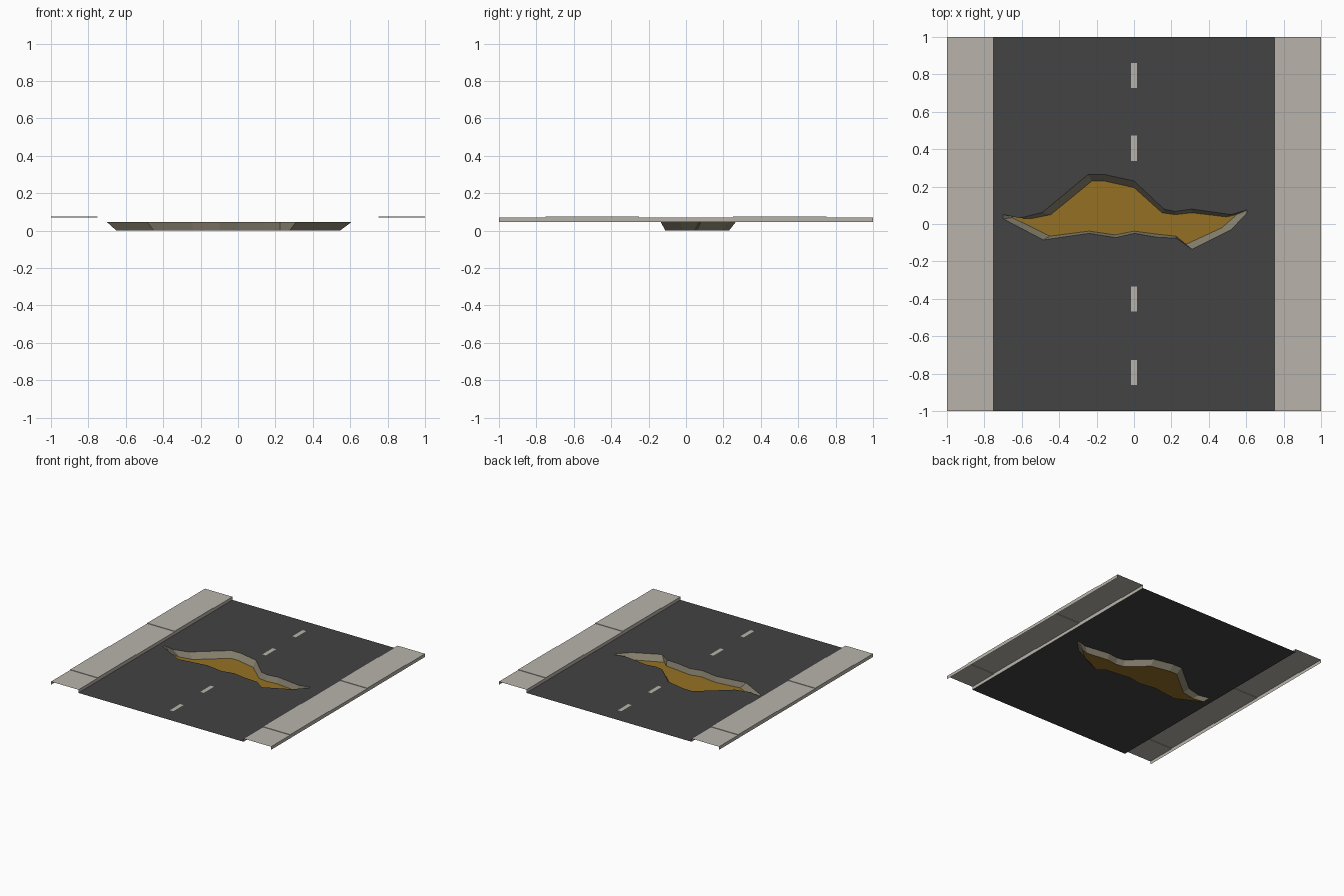
import bpy, bmesh
from mathutils import Vector

if "Cube" in bpy.data.objects:
    bpy.data.objects.remove(bpy.data.objects["Cube"])

ROAD_Z = 0.045


def material(name, rgb):
    lin = [(c / 255 / 12.92) if c < 11 else ((c / 255 + 0.055) / 1.055) ** 2.4 for c in rgb]
    m = bpy.data.materials.new(name)
    m.diffuse_color = (*lin, 1)
    m.use_nodes = True
    m.node_tree.nodes["Principled BSDF"].inputs["Base Color"].default_value = m.diffuse_color
    return m


CONCRETE = material("pale concrete", (184, 179, 171))
ASPHALT = material("dark asphalt", (67, 67, 67))
RUBBLE = material("broken edge grey", (134, 128, 109))
EARTH = material("ochre earth", (149, 113, 36))


def finish(bm, name, *mats):
    mesh = bpy.data.meshes.new(name)
    bm.to_mesh(mesh)
    bm.free()
    for m in mats:
        mesh.materials.append(m)
    ob = bpy.data.objects.new(name, mesh)
    bpy.context.collection.objects.link(ob)
    return ob


# Crack outline, clockwise from the left tip: rim x, rim y, floor x, floor y
CRACK = [
    (-.70, .05, -.65, .042), (-.61, .032, -.555, .028), (-.49, .062, -.445, .05),
    (-.245, .265, -.225, .23), (-.16, .265, -.16, .23), (0, .23, 0, .195),
    (.16, .08, .15, .06), (.22, .067, .22, .05), (.31, .08, .31, .06),
    (.52, .05, .495, .038), (.605, .075, .545, .05), (.605, .06, .54, .042),
    (.52, -.03, .47, -.02), (.31, -.135, .275, -.11), (.225, -.075, .225, -.065),
    (.13, -.072, .13, -.055), (0, -.05, 0, -.038), (-.10, -.073, -.10, -.058),
    (-.24, -.05, -.24, -.038), (-.485, -.085, -.45, -.065), (-.70, .028, -.65, .034),
]


def loop_edges(bm, verts):
    return [bm.edges.new((verts[i - 1], verts[i])) for i in range(len(verts))]


# Road surface with the crack left open
bm = bmesh.new()
edges = loop_edges(bm, [bm.verts.new((x, y, ROAD_Z)) for x, y in
                        ((-.75, -1), (.75, -1), (.75, 1), (-.75, 1))])
edges += loop_edges(bm, [bm.verts.new((p[0], p[1], ROAD_Z)) for p in CRACK])
bmesh.ops.triangle_fill(bm, edges=edges, use_beauty=True, normal=(0, 0, 1))
for f in bm.faces:
    f.normal_update()
    if f.normal.z < 0:
        f.normal_flip()
finish(bm, "road_surface", ASPHALT)

# Crack: sloping broken walls and an earth floor
bm = bmesh.new()
rim = [bm.verts.new((p[0], p[1], ROAD_Z)) for p in CRACK]
low = [bm.verts.new((p[2], p[3], 0)) for p in CRACK]
for i in range(len(CRACK)):
    bm.faces.new((rim[i - 1], rim[i], low[i], low[i - 1]))
floor = bm.faces.new(low[::-1])
floor.material_index = 1
bm.normal_update()
bmesh.ops.triangulate(bm, faces=[floor])
finish(bm, "road_crack", RUBBLE, EARTH)


# Pavements: open underneath and at the ends, slabs at alternating heights
def pavement(name, side):
    bm = bmesh.new()
    cuts = (-1, -.75, -.25, .25, .75, 1)
    last = None
    for i in range(5):
        z = 0.075 if i % 2 else 0.071
        rows = [[bm.verts.new((side * x, y, h)) for x, h in
                 ((1, ROAD_Z), (1, z), (.75, z), (.75, ROAD_Z))]
                for y in (cuts[i], cuts[i + 1])]
        a, b = rows
        quads = [(a[k], a[k + 1], b[k + 1], b[k]) for k in range(3)]
        if last:
            up = a[1].co.z > last[1].co.z      # riser between two slabs
            q = (last[1], last[2], a[2], a[1])
            f = bm.faces.new(q)
            f.normal_update()
            if (f.normal.y < 0) != up:
                f.normal_flip()
        for q in quads:
            f = bm.faces.new(q)
            f.normal_update()
            if f.normal.dot(f.calc_center_median() - Vector((side * .875, f.calc_center_median().y, .05))) < 0:
                f.normal_flip()
        last = b
    return finish(bm, name, CONCRETE)


pavement("left_pavement", -1)
pavement("right_pavement", 1)

# Centre line dashes: thin painted plates
for n, y in enumerate((-.795, -.40, .405, .795)):
    bm = bmesh.new()
    bm.faces.new([bm.verts.new((sx * .016, y + sy * .067, ROAD_Z + .0015))
                  for sx, sy in ((-1, -1), (1, -1), (1, 1), (-1, 1))])
    finish(bm, f"lane_dash_{n + 1}", CONCRETE)
